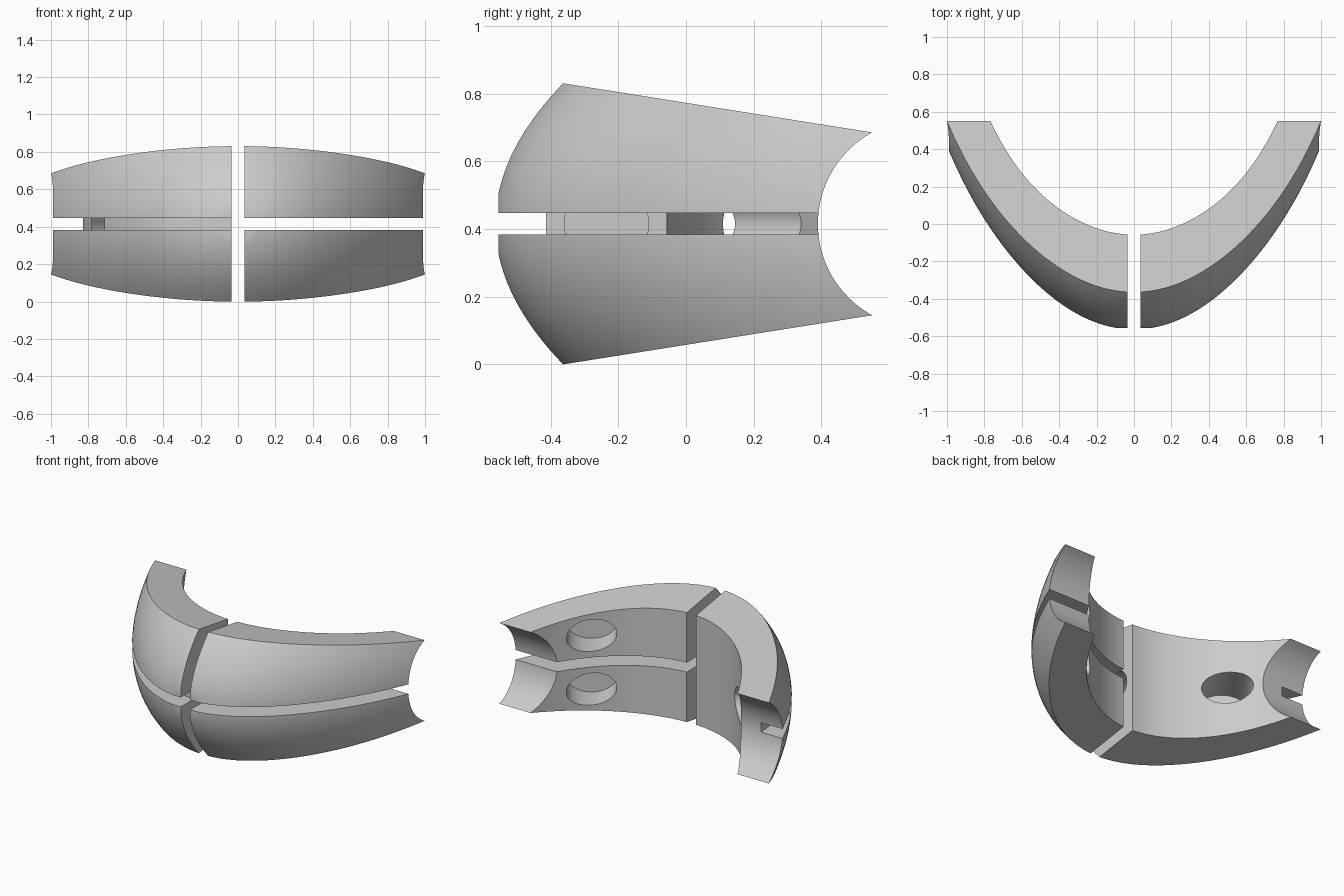
import bpy, bmesh, math
from mathutils import Vector, Matrix

cube = bpy.data.objects.get("Cube")
if cube:
    bpy.data.objects.remove(cube, do_unlink=True)

MID = 0.415          # height of the symmetry plane
GAP = 0.032          # half height of the horizontal slot

grey = bpy.data.materials.new("plain_grey")
grey.use_nodes = True
colour = (0.6, 0.6, 0.6, 1)
grey.diffuse_color = colour
grey.node_tree.nodes["Principled BSDF"].inputs["Base Color"].default_value = colour


def to_object(name, bm):
    bmesh.ops.recalc_face_normals(bm, faces=bm.faces)
    mesh = bpy.data.meshes.new(name)
    bm.to_mesh(mesh)
    bm.free()
    mesh.materials.append(grey)
    ob = bpy.data.objects.new(name, mesh)
    bpy.context.collection.objects.link(ob)
    return ob


def box(lo, hi):
    lo, hi = Vector(lo), Vector(hi)
    bm = bmesh.new()
    size = Matrix.Diagonal((*(hi - lo), 1))
    bmesh.ops.create_cube(bm, size=1, matrix=Matrix.Translation((lo + hi) / 2) @ size)
    return to_object("cutter", bm)


def rod(centre, axis, radius, height_radius, length, segments=64):
    """Elliptic cylinder centred on a point, its axis lying level."""
    axis = Vector(axis).normalized()
    side = Vector((0, 0, 1)).cross(axis)
    turn = Matrix((side, axis.cross(side), axis)).transposed().to_4x4()
    size = Matrix.Diagonal((radius, height_radius, length, 1))
    bm = bmesh.new()
    bmesh.ops.create_cone(bm, cap_ends=True, segments=segments, radius1=1, radius2=1,
                          depth=1, matrix=Matrix.Translation(centre) @ turn @ size)
    return to_object("cutter", bm)


def prism(points, z0, z1):
    bm = bmesh.new()
    face = bm.faces.new([bm.verts.new((x, y, z0)) for x, y in points])
    new = bmesh.ops.extrude_face_region(bm, geom=[face])["geom"]
    bmesh.ops.translate(bm, verts=[v for v in new if isinstance(v, bmesh.types.BMVert)],
                        vec=(0, 0, z1 - z0))
    return to_object("cutter", bm)


def cut(ob, *cutters):
    bpy.context.view_layer.objects.active = ob
    for c in cutters:
        mod = ob.modifiers.new("cut", "BOOLEAN")
        mod.operation = "DIFFERENCE"
        mod.solver = "EXACT"
        mod.object = c
        bpy.ops.object.modifier_apply(modifier=mod.name)
        bpy.data.objects.remove(c, do_unlink=True)


def outer_y(x, dz):
    """Bulged outer face: a bow that curves back above and below."""
    bow = -0.565 + 0.9 * x ** 2 + 0.08 * x ** 8
    return bow + 1.16 * dz * dz * (1 + 0.2 * x ** 2 + 0.4 * x ** 8)


def inner_y(x):
    return -0.057 + 0.85 * x ** 2 + 0.52 * x ** 6


def bowed_blank(name):
    bm = bmesh.new()
    cols, rows = 96, 28
    grid = []
    for i in range(cols + 1):
        x = 1.04 * (2 * i / cols - 1)
        heights = [(j / rows - 0.5) * 0.96 for j in range(rows + 1)]
        grid.append([bm.verts.new((x, outer_y(x, h), MID + h)) for h in heights])
    for a, b in zip(grid, grid[1:]):
        for j in range(rows):
            bm.faces.new((a[j], b[j], b[j + 1], a[j + 1]))
    # close the blank with a flat back
    rim = [e for e in bm.edges if e.is_boundary]
    new = bmesh.ops.extrude_edge_only(bm, edges=rim)["geom"]
    for v in new:
        if isinstance(v, bmesh.types.BMVert):
            v.co.y = 1.3
    bmesh.ops.holes_fill(bm, edges=[e for e in bm.edges if e.is_boundary], sides=0)
    return to_object(name, bm)


def shaped_shell(name):
    ob = bowed_blank(name)
    # sloping top and bottom
    for s in (1, -1):
        wedge = box((-2, -2, 0), (2, 3, 1)) if s > 0 else box((-2, -2, -1), (2, 3, 0))
        wedge.matrix_world = (Matrix.Translation((0, -0.36, MID + s * 0.415))
                              @ Matrix.Rotation(-s * math.atan(0.159), 4, "X"))
        bpy.context.view_layer.update()
        cut(ob, wedge)
    # flat nose, bowed inside, hollow arm ends
    cut(ob, box((-2, -2, -1), (2, -0.555, 2)))
    bow = [(x, inner_y(x)) for x in (0.85 * i / 48 for i in range(-48, 49))]
    cut(ob, prism(bow + [(0.85, 2), (-0.85, 2)], -1, 2))
    cut(ob, rod((0, 0.698, MID), (1, 0, 0), 0.308, 0.308, 4, 128))
    cut(ob, box((-2, 0.556, -1), (2, 3, 2)))
    return ob


def hole(s, dz, depth):
    """Blind hole entering an arm from the inside."""
    way = Vector((s * 0.57, -0.82, 0)).normalized()
    start = Vector((s * 0.543, 0.225, MID + dz)) - way * 0.2
    return rod(start + way * (depth + 0.2) / 2, way, 0.153, 0.107, depth + 0.2)


# right arm: one piece with a shallow slot outside and a socket at the centre gap
right = shaped_shell("right_arm")
cut(right, box((-0.035, -2, -1), (2, 2, 2)))
arc = [(-0.83 * math.cos(a), 0.415 - 0.83 * math.sin(a))
       for a in (math.pi / 2 * i / 48 for i in range(49))]
band = [(-0.83, 0.7)] + arc + [(0.2, -0.415), (0.2, -0.9), (-1.3, -0.9), (-1.3, 0.7)]
socket = rod((-0.1, -0.235, MID), (1, 0, 0), 0.125, 0.112, 0.3)
cut(right, prism(band, MID - GAP, MID + GAP), hole(-1, 0, 0.29), socket)

# left arm: separate upper and lower pieces
parts = [right]
for name, s in (("left_arm_upper", 1), ("left_arm_lower", -1)):
    ob = shaped_shell(name)
    cut(ob, box((-2, -2, -1), (0.034, 2, 2)))
    if s > 0:
        cut(ob, box((-2, -2, -1), (2, 2, MID + GAP)))
    else:
        cut(ob, box((-2, -2, MID - GAP), (2, 2, 2)))
    cut(ob, hole(1, s * 0.18, 0.2))
    parts.append(ob)

# smooth curved faces, keep cut edges sharp
for ob in parts:
    bpy.ops.object.select_all(action="DESELECT")
    ob.select_set(True)
    bpy.context.view_layer.objects.active = ob
    bpy.ops.object.shade_smooth_by_angle(angle=math.radians(25))
